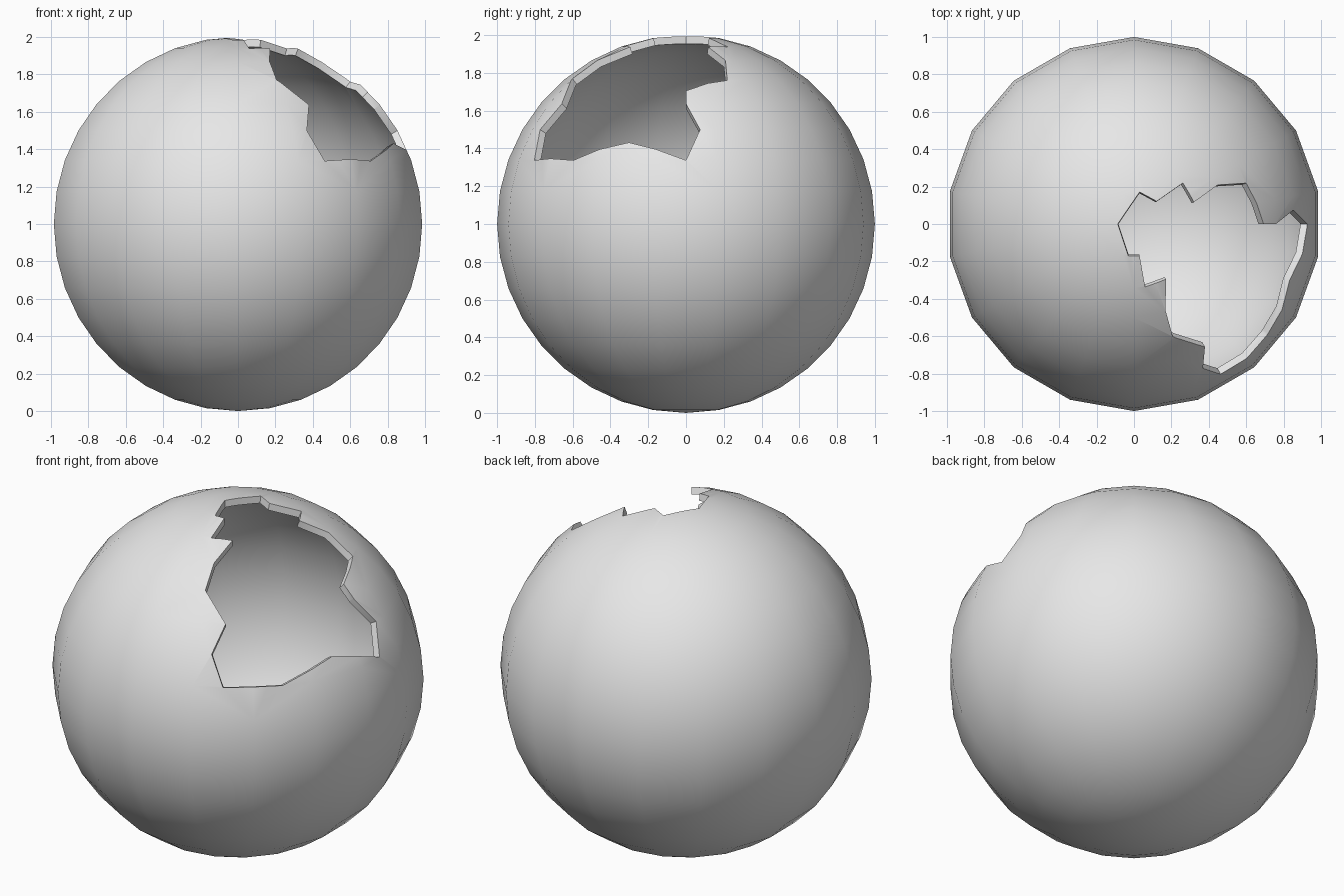
import bpy, bmesh, math
from mathutils import Vector, Matrix

if "Cube" in bpy.data.objects:
    bpy.data.objects.remove(bpy.data.objects["Cube"])

RADIUS, INNER = 1.0, 0.96
CENTRE = Vector((0, 0, 1))


def direction(lon, lat):
    a, b = math.radians(lon), math.radians(lat)
    return Vector((math.cos(a) * math.cos(b), math.sin(a) * math.cos(b), math.sin(b)))


def on_facet(lon, lat):
    """Direction to a point on the chord between the 20 degree meridians."""
    low = math.floor(lon / 20 + 1e-6) * 20
    k = 1 if abs(lon - round(lon / 20) * 20) < 1e-6 else (
        math.cos(math.radians(10)) / math.cos(math.radians(lon - low - 10)))
    d = direction(lon, lat)
    return Vector((d.x * k, d.y * k, d.z)).normalized()


def make_object(name, bm):
    mesh = bpy.data.meshes.new(name)
    bm.to_mesh(mesh)
    bm.free()
    obj = bpy.data.objects.new(name, mesh)
    bpy.context.collection.objects.link(obj)
    return obj


# Hollow shell: an outer sphere and an inward-facing inner sphere
bm = bmesh.new()
bmesh.ops.create_uvsphere(bm, u_segments=18, v_segments=18, radius=RADIUS)
outer = set(bm.faces)
bmesh.ops.create_uvsphere(bm, u_segments=18, v_segments=18, radius=INNER)
bmesh.ops.reverse_faces(bm, faces=[f for f in bm.faces if f not in outer])
shell = make_object("cracked_shell", bm)

# Jagged edge of the hole, as (longitude, latitude)
crack = [(0, 20), (-20, 26), (-40, 20), (-60, 20), (-64.5, 30), (-60, 40),
         (-71, 50), (-70, 60), (-60, 70), (-80, 70), (-80, 80), (-100, 80),
         (180, 85), (80, 80), (45, 80), (40, 70), (20, 70), (25, 60),
         (20, 50), (0, 45.5), (0, 40), (5, 30)]

# Cutter: a cone from the sphere's centre through the jagged edge
axis = direction(-20, 48)
bm = bmesh.new()
apex = bm.verts.new((0, 0, 0))
ring = []
for lon, lat in crack:
    d = on_facet(lon, lat)
    ring.append(bm.verts.new(d * (1.3 / d.dot(axis))))
bm.faces.new(ring)
for a, b in zip(ring, ring[1:] + ring[:1]):
    bm.faces.new((apex, b, a))
bmesh.ops.recalc_face_normals(bm, faces=bm.faces[:])
cutter = make_object("hole_cutter", bm)
cutter.hide_render = True

# Cut the hole and keep the result as plain mesh
cut = shell.modifiers.new("hole", 'BOOLEAN')
cut.operation = 'DIFFERENCE'
cut.solver = 'EXACT'
cut.object = cutter
bpy.context.view_layer.update()
graph = bpy.context.evaluated_depsgraph_get()
result = bpy.data.meshes.new_from_object(shell.evaluated_get(graph))
shell.modifiers.clear()
shell.data = result
bpy.data.objects.remove(cutter)

# Clean slivers, then lift onto the ground
bm = bmesh.new()
bm.from_mesh(result)
bmesh.ops.remove_doubles(bm, verts=bm.verts[:], dist=0.0005)
bm.to_mesh(result)
bm.free()
result.transform(Matrix.Translation(CENTRE))

# Single pale grey colour
grey = bpy.data.materials.new("pale_grey")
grey.diffuse_color = (0.8, 0.8, 0.8, 1)
grey.use_nodes = True
grey.node_tree.nodes["Principled BSDF"].inputs["Base Color"].default_value = grey.diffuse_color
result.materials.clear()
result.materials.append(grey)
for p in result.polygons:
    p.material_index = 0

# Smooth ball with a crisp broken rim
bpy.ops.object.select_all(action='DESELECT')
shell.select_set(True)
bpy.context.view_layer.objects.active = shell
bpy.ops.object.shade_smooth_by_angle(angle=math.radians(30))
